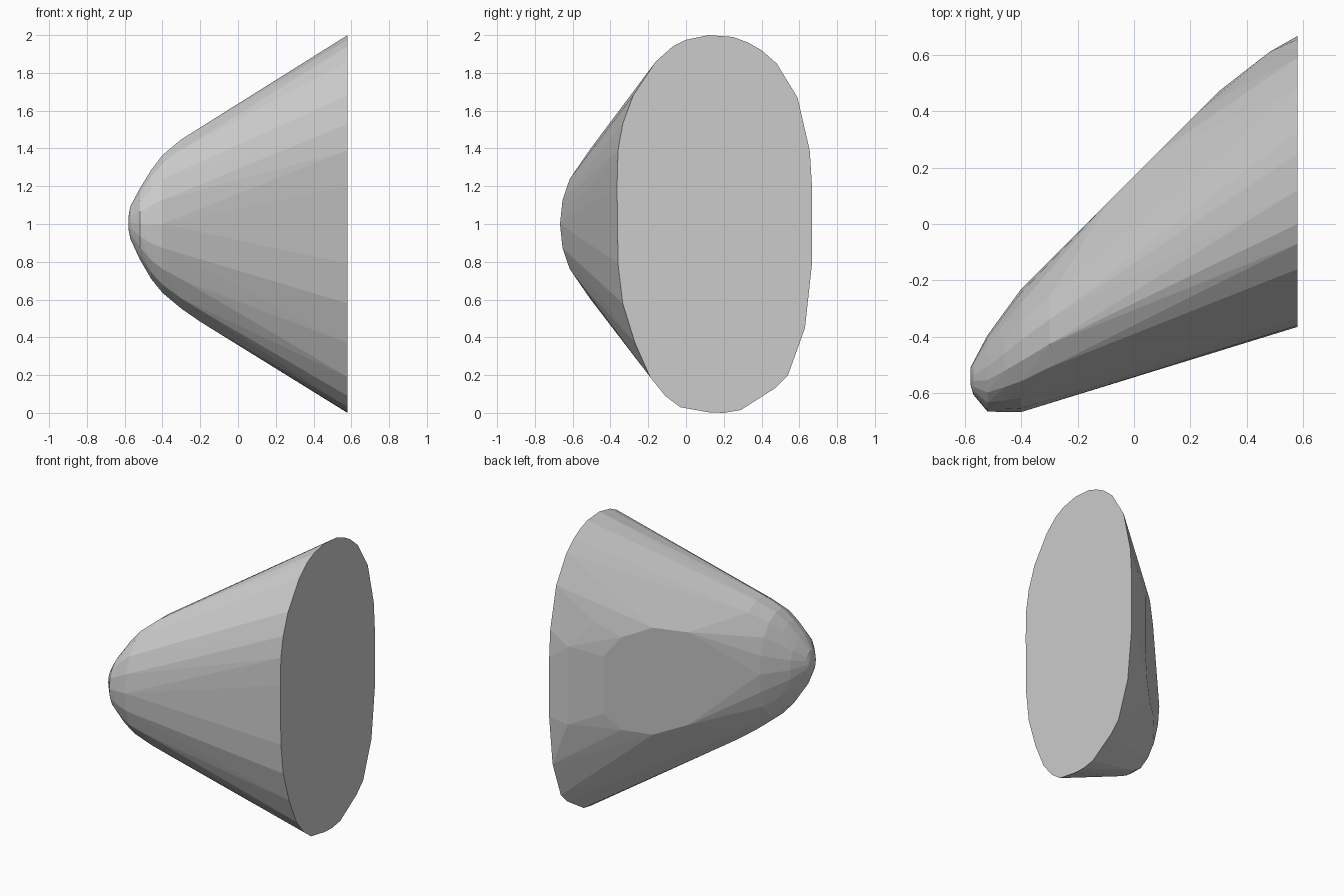
import bpy, bmesh
from math import sin, cos, tau, radians

# Flat end outline (y, z) at x = 0.58
END_X = 0.58
END = [(0.12, 2), (0.25, 1.99), (0.33, 1.96), (0.40, 1.92), (0.48, 1.85),
       (0.59, 1.67), (0.655, 1.39), (0.667, 1.2), (0.667, 0.79), (0.63, 0.45),
       (0.54, 0.2), (0.47, 0.13), (0.29, 0.015), (0.2, 0), (0.12, 0.003),
       (-0.03, 0.03), (-0.11, 0.09), (-0.19, 0.19), (-0.27, 0.37),
       (-0.335, 0.58), (-0.36, 0.79), (-0.365, 1.2), (-0.36, 1.39),
       (-0.335, 1.53), (-0.28, 1.68), (-0.16, 1.86), (-0.07, 1.94), (0.0, 1.975)]

# Rounded nose sections: x, y low, y high, z low, z high
NOSE = [(-0.20, -0.605, -0.03, 0.475, 1.515),
        (-0.30, -0.635, -0.13, 0.545, 1.455),
        (-0.40, -0.667, -0.23, 0.63, 1.37),
        (-0.46, -0.667, -0.315, 0.705, 1.29),
        (-0.52, -0.665, -0.395, 0.81, 1.19),
        (-0.57, -0.605, -0.49, 0.92, 1.095),
        (-0.58, -0.57, -0.51, 0.97, 1.04)]

# Slight bulge and rounded flat patch on the broad back side: x, y, half height
BULGE = [(0.48, 0.61, 0.27), (0.30, 0.47, 0.20), (0.22, 0.39, 0.32),
         (0.08, 0.25, 0.37), (-0.08, 0.09, 0.32), (-0.22, -0.05, 0.18),
         (0.36, 0.48, 0.42)]


def ellipse(x, y0, y1, z0, z1, sides=18):
    return [(x, (y0 + y1) / 2 + (y1 - y0) / 2 * cos(tau * i / sides),
             (z0 + z1) / 2 + (z1 - z0) / 2 * sin(tau * i / sides))
            for i in range(sides)]


points = [(END_X, y, z) for y, z in END]
for section in NOSE:
    points += ellipse(*section)
for x, y, h in BULGE:
    points += [(x, y, 1.01 - h), (x, y, 1.01 + h)]

# Wrap the sections in one faceted skin
bm = bmesh.new()
for p in points:
    bm.verts.new(p)
bmesh.ops.convex_hull(bm, input=bm.verts[:])
bmesh.ops.delete(bm, geom=[v for v in bm.verts if not v.link_faces], context='VERTS')
bmesh.ops.dissolve_limit(bm, angle_limit=radians(1.0), verts=bm.verts[:], edges=bm.edges[:])
bmesh.ops.recalc_face_normals(bm, faces=bm.faces[:])

mesh = bpy.data.meshes.new("faceted_nose_cone")
bm.to_mesh(mesh)
bm.free()
bpy.context.collection.objects.link(bpy.data.objects.new("faceted_nose_cone", mesh))
